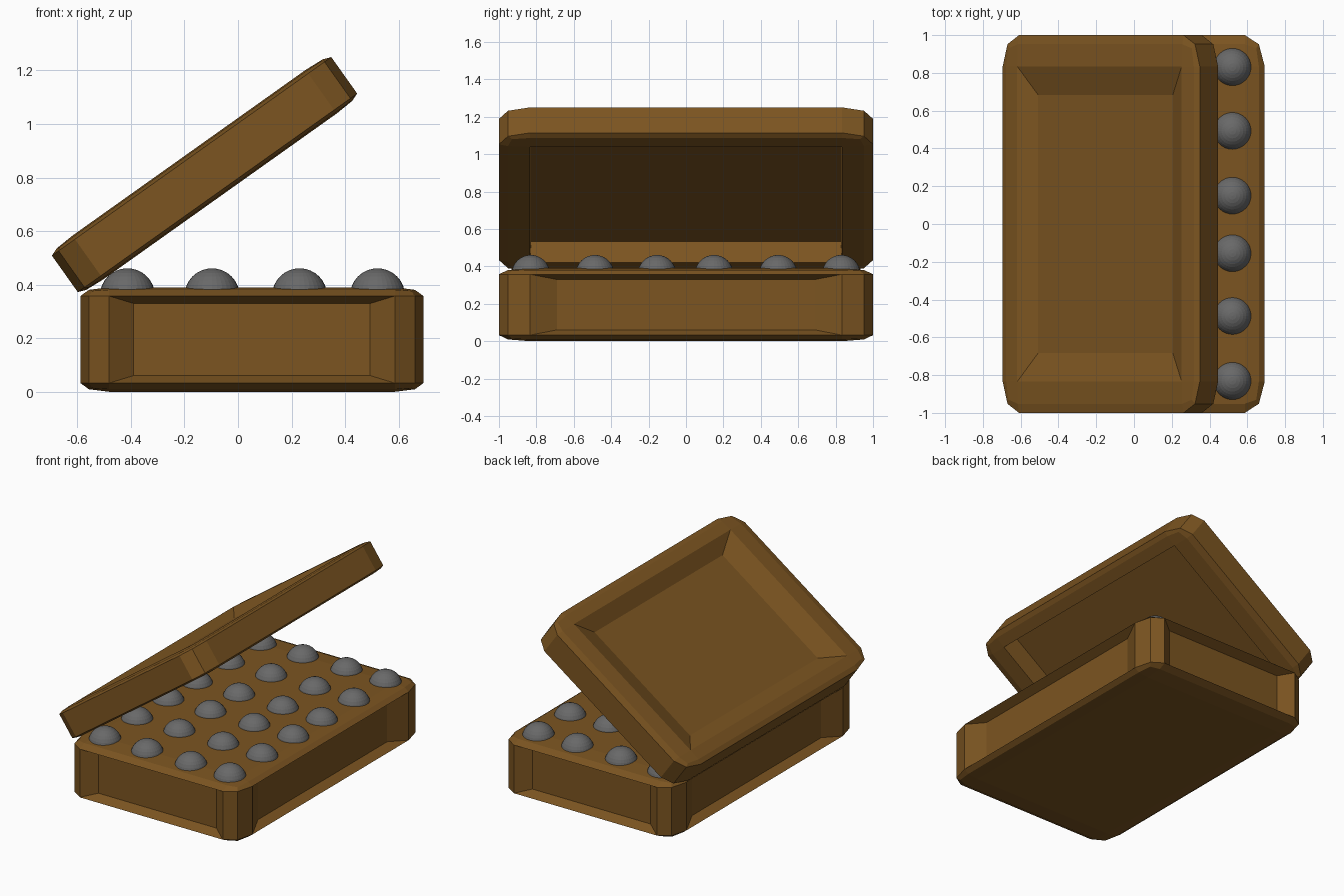
import bpy, bmesh, math
from mathutils import Vector

if "Cube" in bpy.data.objects:
    bpy.data.objects.remove(bpy.data.objects["Cube"])


def material(name, rgb):
    m = bpy.data.materials.new(name)
    m.diffuse_color = (*rgb, 1)
    m.use_nodes = True
    m.node_tree.nodes["Principled BSDF"].inputs["Base Color"].default_value = m.diffuse_color
    return m


wood = material("wood", (0.20, 0.09, 0.015))
metal = material("dark_metal", (0.14, 0.14, 0.14))


def add_object(name, bm, mat, loc, tilt=0):
    mesh = bpy.data.meshes.new(name)
    bm.to_mesh(mesh)
    bm.free()
    mesh.materials.append(mat)
    ob = bpy.data.objects.new(name, mesh)
    ob.location = loc
    ob.rotation_euler = (0, tilt, 0)
    bpy.context.collection.objects.link(ob)
    return ob


def panelled_box(half, panels):
    """Bevelled cube stretched to half sizes; panels = (direction, inset, depth)."""
    bm = bmesh.new()
    bmesh.ops.create_cube(bm, size=2)
    bmesh.ops.bevel(bm, geom=bm.edges[:], offset=0.165, segments=2,
                    profile=0.5, affect='EDGES')
    for direction, inset, depth in panels:
        d = Vector(direction)
        bm.normal_update()
        face = max((f for f in bm.faces if f.normal.dot(d) > 0.999),
                   key=lambda f: f.calc_area())
        axis = max(range(3), key=lambda i: abs(d[i]))
        bmesh.ops.inset_individual(bm, faces=[face], thickness=inset)
        # push the inset face inward
        for v in face.verts:
            v.co -= d * depth / half[axis]
    bmesh.ops.scale(bm, vec=half, verts=bm.verts[:])
    bm.normal_update()
    return bm


# Box body with a recessed panel on each side
sides = [((s, 0, 0), 0.205, 0.06) for s in (1, -1)]
sides += [((0, s, 0), 0.205, 0.065) for s in (1, -1)]
add_object("box_body", panelled_box((0.64, 1.0, 0.195), sides), wood,
           (0.052, 0, 0.195))

# Open lid: recessed panel on top, hollow underneath
lid = panelled_box((0.64, 1.0, 0.1), [((0, 0, 1), 0.215, 0.055),
                                     ((0, 0, -1), 0.01, 0.135)])
add_object("open_lid", lid, wood, (-0.125, 0, 0.811), -math.radians(35.4))

# Rows of balls sunk into the top
for i, x in enumerate((-0.413, -0.097, 0.23, 0.521)):
    for j, y in enumerate((-0.83, -0.487, -0.155, 0.15, 0.493, 0.83)):
        bm = bmesh.new()
        bmesh.ops.create_uvsphere(bm, u_segments=32, v_segments=16, radius=0.103)
        add_object(f"ball_{i + 1}_{j + 1}", bm, metal, (x, y, 0.358))
